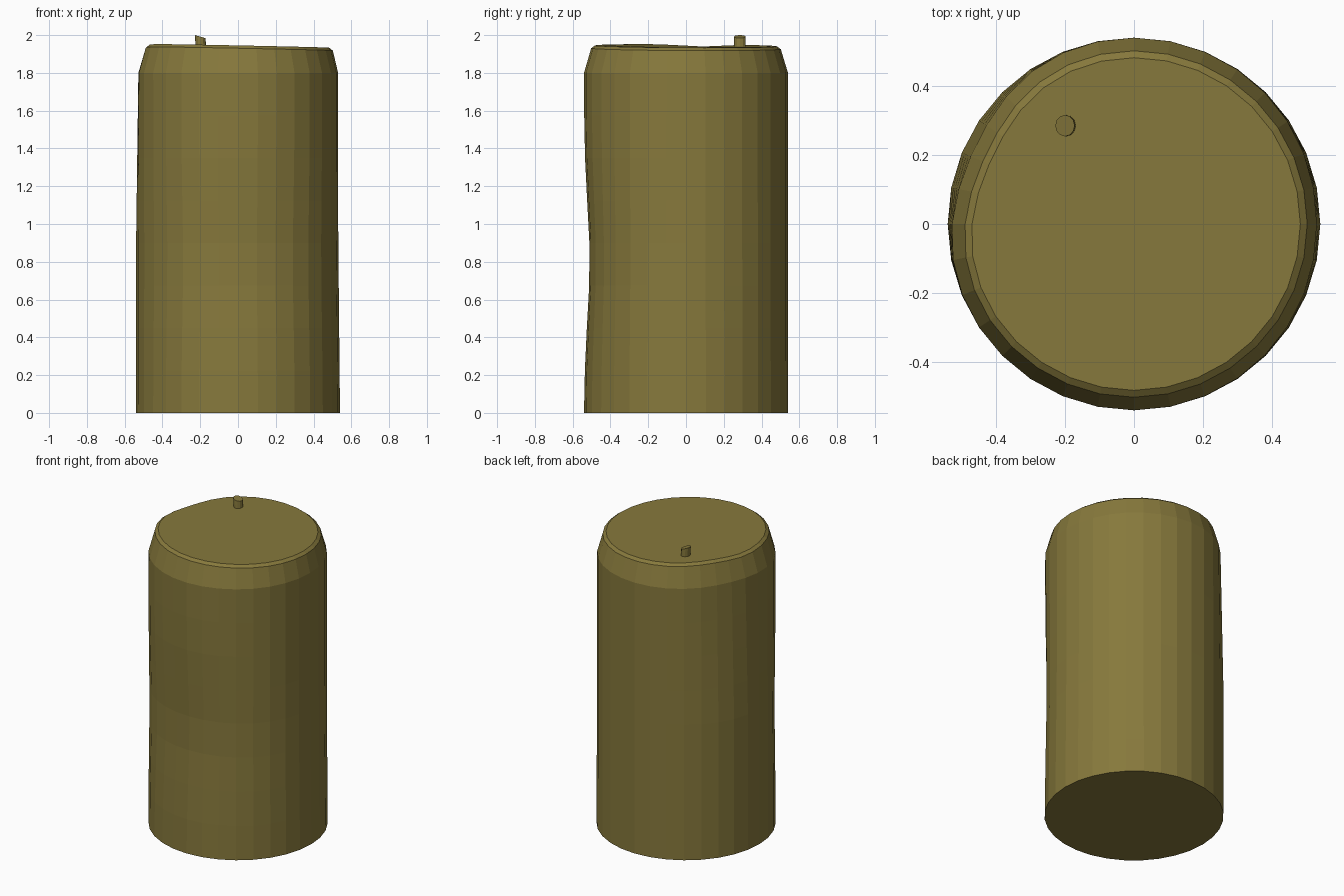
import bpy, bmesh
from math import sin, cos, pi, exp, radians

if "Cube" in bpy.data.objects:
    bpy.data.objects.remove(bpy.data.objects["Cube"])

SIDES = 32

wax = bpy.data.materials.new("wax")
wax.diffuse_color = (0.24, 0.19, 0.045, 1)
wax.use_nodes = True
wax.node_tree.nodes["Principled BSDF"].inputs["Base Color"].default_value = wax.diffuse_color


def bump(x, centre, width):
    return exp(-((x - centre) / width) ** 2)


def lathe(name, rings):
    """Skin closed rings of points and cap both ends."""
    bm = bmesh.new()
    loops = [[bm.verts.new(p) for p in ring] for ring in rings]
    for a, b in zip(loops, loops[1:]):
        n = len(a)
        for i in range(n):
            j = (i + 1) % n
            bm.faces.new((a[i], a[j], b[j], b[i]))
    bm.faces.new(loops[0][::-1])
    bm.faces.new(loops[-1])
    mesh = bpy.data.meshes.new(name)
    bm.to_mesh(mesh)
    bm.free()
    mesh.materials.append(wax)
    obj = bpy.data.objects.new(name, mesh)
    bpy.context.collection.objects.link(obj)
    return obj


def wax_ring(r, z):
    """One ring, with soft dents on the front, left back and right."""
    pts = []
    for i in range(SIDES):
        t = 2 * pi * i / SIDES
        deg = t * 180 / pi
        rr = r
        if 0 < z < 1.9:
            rr -= 0.03 * bump(deg, 270, 45) * bump(z, 0.8, 0.42)
            rr -= 0.01 * bump(min(deg, 360 - deg), 0, 40) * min(1, z)
        if z > 0.9:
            rr -= 0.028 * bump(deg, 155, 28) * min(1, (z - 0.9) / 0.9)
        x, y = rr * cos(t), rr * sin(t)
        # the melted rim slopes down to the right
        dz = -0.02 * x - 0.005 * y - 0.012 * bump(deg, 170, 20) if z > 1.9 else 0
        pts.append((x, y, z + dz))
    return pts


# Candle body: straight wall, sloped shoulder and narrow rim
wall = [(0.54, 1.8 * k / 8) for k in range(9)]
lathe("candle_body", [wax_ring(r, z) for r, z in wall + [(0.502, 1.928), (0.482, 1.943)]])

# Wick: short leaning stub with a slanted top


def wick_ring(cx, z, slope):
    return [(cx + 0.028 * cos(t), 0.285 + 0.031 * sin(t), z + slope * cos(t))
            for t in (2 * pi * i / 12 for i in range(12))]


lathe("wick", [wick_ring(-0.195, 1.91, 0), wick_ring(-0.2, 1.992, -0.008)])
